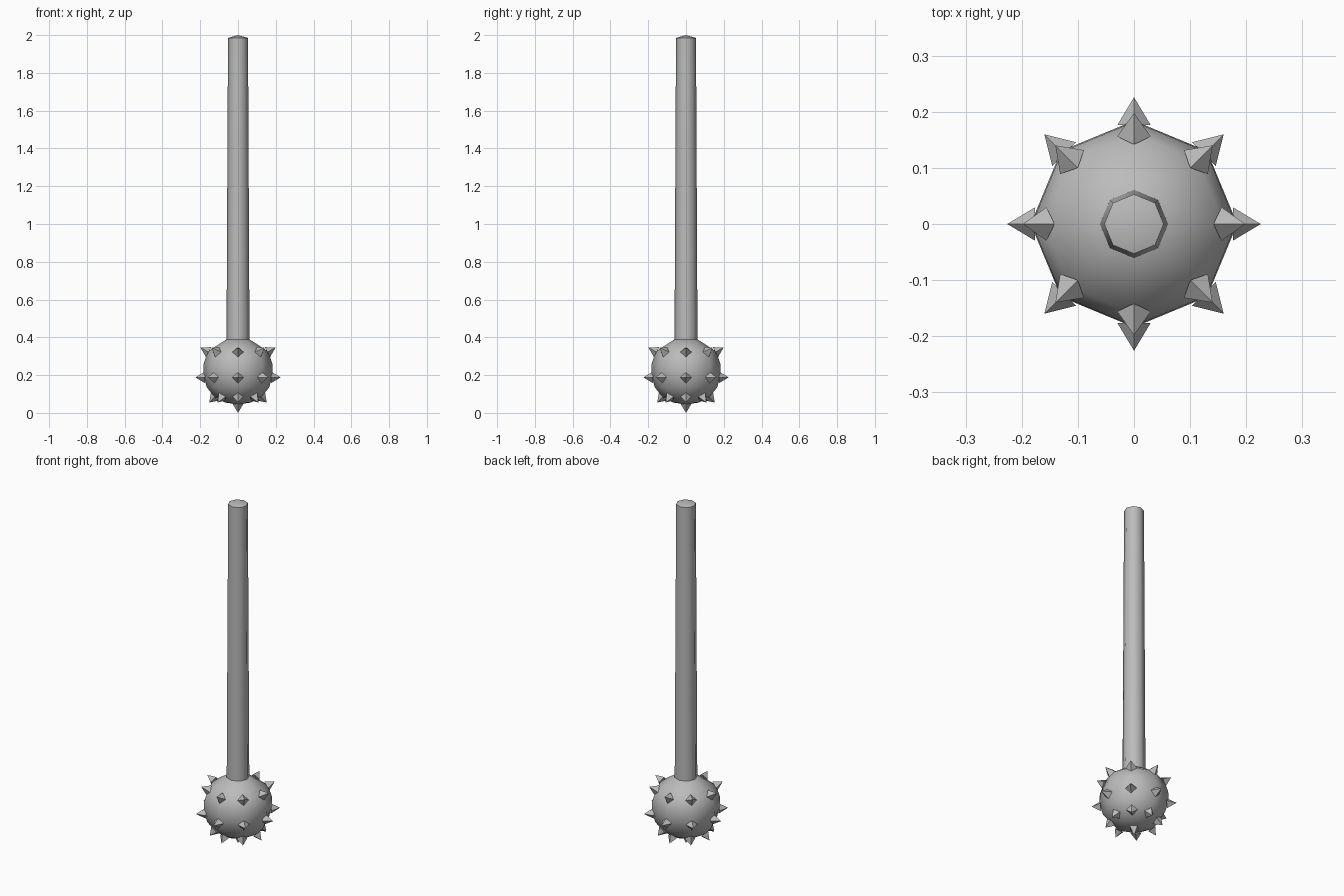
import bpy
import bmesh
import math
from mathutils import Vector

cube = bpy.data.objects.get("Cube")
if cube:
    bpy.data.objects.remove(cube)

SIDES = 8

metal = bpy.data.materials.new("grey_metal")
metal.use_nodes = True
metal.diffuse_color = (0.5, 0.5, 0.5, 1)
metal.node_tree.nodes["Principled BSDF"].inputs["Base Color"].default_value = (0.5, 0.5, 0.5, 1)


def finish(name, bm, smooth_angle=None):
    bmesh.ops.recalc_face_normals(bm, faces=bm.faces)
    mesh = bpy.data.meshes.new(name)
    bm.to_mesh(mesh)
    bm.free()
    mesh.materials.append(metal)
    obj = bpy.data.objects.new(name, mesh)
    bpy.context.collection.objects.link(obj)
    if smooth_angle:
        bpy.ops.object.select_all(action="DESELECT")
        obj.select_set(True)
        bpy.context.view_layer.objects.active = obj
        bpy.ops.object.shade_smooth_by_angle(angle=math.radians(smooth_angle))
    return obj


def lathe(name, profile, smooth_angle):
    """Spin (radius, height) points around z with corners on the axes."""
    bm = bmesh.new()
    verts = [bm.verts.new((r, 0, z)) for r, z in profile]
    edges = [bm.edges.new(pair) for pair in zip(verts, verts[1:])]
    bmesh.ops.spin(bm, geom=verts + edges, axis=(0, 0, 1), cent=(0, 0, 0),
                   angle=math.tau, steps=SIDES, use_duplicate=False)
    bmesh.ops.remove_doubles(bm, verts=bm.verts, dist=0.0005)
    return finish(name, bm, smooth_angle)


def spike(name, base, tip, half_width=0.03):
    """Four-sided pyramid with a diamond base."""
    axis = (tip - base).normalized()
    side = axis.cross(Vector((0, 0, 1)))
    side = side.normalized() if side.length > 0.01 else Vector((1, 0, 0))
    up = side.cross(axis)
    bm = bmesh.new()
    ring = [bm.verts.new(base + d * half_width) for d in (side, up, -side, -up)]
    apex = bm.verts.new(tip)
    bm.faces.new(ring)
    for i in range(4):
        bm.faces.new((ring[i], ring[(i + 1) % 4], apex))
    return finish(name, bm)


# Tapered shaft with a slightly peaked end
lathe("handle", [(0, 0.36), (0.061, 0.36), (0.053, 1.985), (0, 2.0)], 50)

# Rounded head with a crisp shoulder
lathe("head", [(0, 0.045), (0.07, 0.055), (0.125, 0.085), (0.165, 0.135),
               (0.184, 0.2), (0.182, 0.26), (0.16, 0.325), (0.06, 0.39), (0, 0.39)], 46)

# Three rings of spikes: base radius, base height, tip radius, tip height
rings = {"upper": (0.156, 0.322, 0.198, 0.345),
         "middle": (0.176, 0.188, 0.226, 0.188),
         "lower": (0.122, 0.086, 0.152, 0.055)}
for level, (r0, z0, r1, z1) in rings.items():
    for i in range(SIDES):
        a = math.tau * i / SIDES
        d = Vector((math.cos(a), math.sin(a), 0))
        spike(f"{level}_spike_{i + 1}", d * r0 + Vector((0, 0, z0)), d * r1 + Vector((0, 0, z1)))

# Single spike at the very end
spike("end_spike", Vector((0, 0, 0.05)), Vector((0, 0, 0)))
